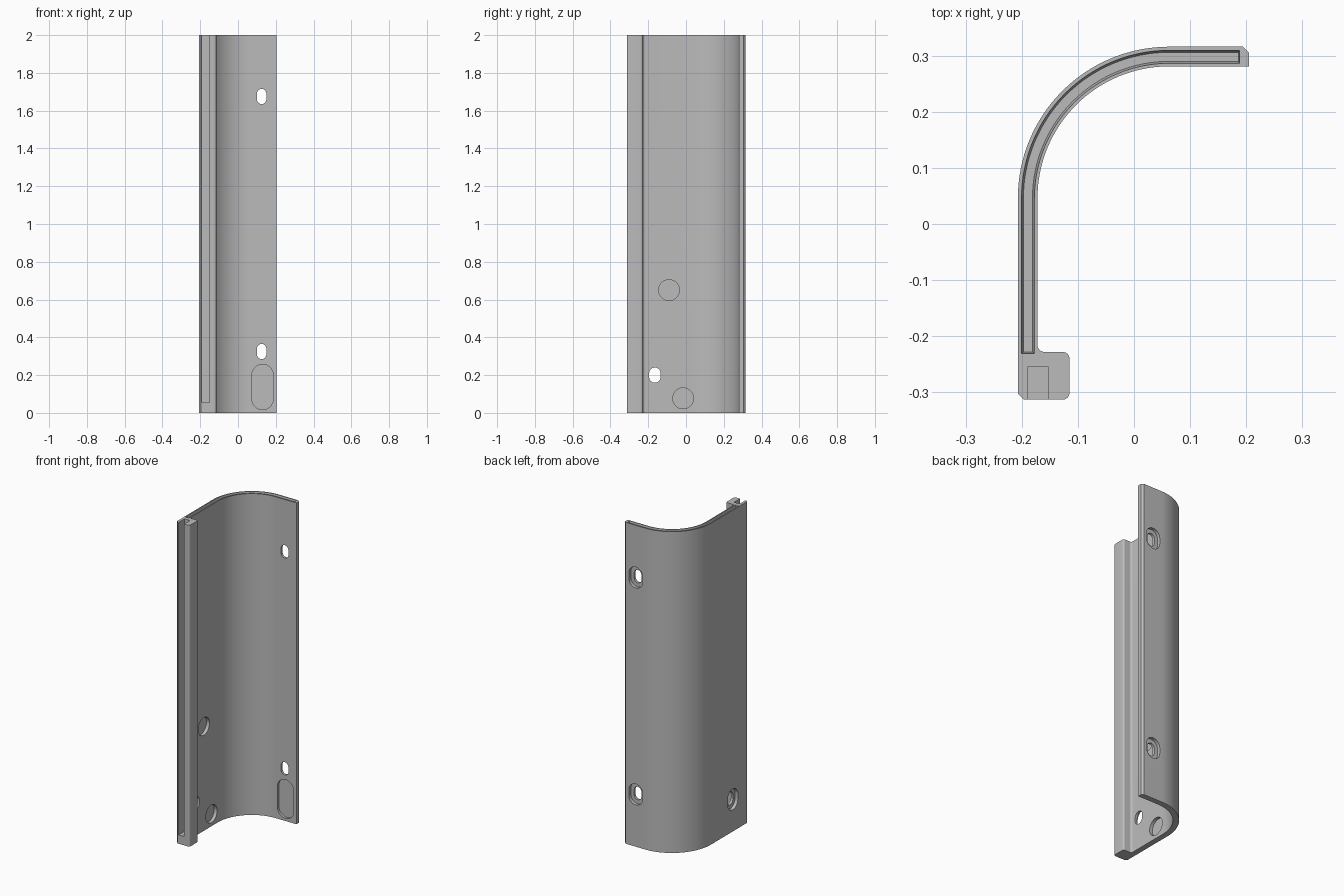
import bpy, bmesh
from math import sin, cos, pi, radians

cube = bpy.data.objects.get("Cube")
if cube:
    bpy.data.objects.remove(cube, do_unlink=True)

grey = bpy.data.materials.new("light_grey")
grey.use_nodes = True
grey.diffuse_color = (0.5, 0.5, 0.5, 1)
grey.node_tree.nodes["Principled BSDF"].inputs["Base Color"].default_value = (0.5, 0.5, 0.5, 1)

# Outer faces of the panel and the centre of its bend
LEFT, BACK, FRONT, END = -0.207, 0.316, -0.313, 0.205
CX, CY, R = 0.063, 0.046, 0.27
WALL, HEIGHT = 0.035, 2.0


def loft(name, lower, upper):
    """Solid between two matching loops of 3D points."""
    bm = bmesh.new()
    a = [bm.verts.new(p) for p in lower]
    b = [bm.verts.new(p) for p in upper]
    n = len(a)
    bm.faces.new(a[::-1])
    bm.faces.new(b)
    for i in range(n):
        j = (i + 1) % n
        bm.faces.new((a[i], a[j], b[j], b[i]))
    bmesh.ops.recalc_face_normals(bm, faces=bm.faces)
    mesh = bpy.data.meshes.new(name)
    bm.to_mesh(mesh)
    bm.free()
    mesh.materials.append(grey)
    obj = bpy.data.objects.new(name, mesh)
    bpy.context.collection.objects.link(obj)
    return obj


def at(points, z):
    return [(x, y, z) for x, y in points]


def arc(cx, cy, r, start, end, steps):
    """Points on an arc, angles in degrees."""
    return [(cx + r * cos(radians(start + (end - start) * i / steps)),
             cy + r * sin(radians(start + (end - start) * i / steps)))
            for i in range(steps + 1)]


def bend(inset):
    """Quarter bend from the side wall to the back wall."""
    return arc(CX, CY, R - inset, 180, 90, 32)


def band(outer, inner, y0, x1):
    """Closed strip that follows the panel between two insets."""
    return ([(LEFT + outer, y0)] + bend(outer) + [(x1, BACK - outer), (x1, BACK - inner)]
            + bend(inner)[::-1] + [(LEFT + inner, y0)])


def cut(target, cutter):
    cutter.hide_render = True
    mod = target.modifiers.new("cut", "BOOLEAN")
    mod.operation = "DIFFERENCE"
    mod.solver = "EXACT"
    mod.object = cutter
    bpy.context.view_layer.objects.active = target
    bpy.ops.object.modifier_apply(modifier=mod.name)
    bpy.data.objects.remove(cutter, do_unlink=True)


def slot(axis, u, z, width, height, start, end):
    """Rounded slot cutter running along the x or y axis."""
    r, s = width / 2, (height - width) / 2 + 0.0001
    loop = arc(u, z + s, r, 0, 180, 14) + arc(u, z - s, r, 180, 360, 14)
    place = (lambda d: [(d, p, q) for p, q in loop]) if axis == "x" else \
            (lambda d: [(p, d, q) for p, q in loop])
    return loft("slot_cutter", place(start), place(end))


# Curved panel with the thick front post, as one extruded profile
inner_x = LEFT + WALL
post_x, post_y = -0.115, -0.228
c, f = 0.011, 0.012
profile = [(LEFT + c, FRONT), (LEFT, FRONT + c)] + bend(0)
profile += [(END - c, BACK), (END, BACK - c), (END, BACK - WALL)]
profile += bend(WALL)[::-1]
profile += arc(inner_x + f, post_y + f, f, 180, 270, 6)
profile += arc(post_x - f, post_y - f, f, 90, 0, 6)
profile += arc(post_x - f, FRONT + f, f, 0, -90, 6)
panel = loft("curved_panel", at(profile, 0), at(profile, HEIGHT))

# Tapered groove along the top edge
cut(panel, loft("groove_cutter",
                at(band(0.010, 0.026, -0.228, 0.186), HEIGHT - 0.025),
                at(band(0.006, 0.030, -0.231, 0.188), HEIGHT + 0.003)))

# Long channel in the front of the post, closed at the foot
channel = [(-0.19, FRONT - 0.05), (-0.152, FRONT - 0.05), (-0.152, -0.255), (-0.19, -0.255)]
cut(panel, loft("channel_cutter", at(channel, 0.055), at(channel, HEIGHT + 0.1)))

# Screw slots through the back wall, countersunk from outside
for z in (0.325, 1.675):
    cut(panel, slot("y", 0.125, z, 0.05, 0.08, 0.2, 0.4))
    cut(panel, slot("y", 0.125, z, 0.095, 0.13, BACK - 0.02, 0.4))

# Screw slot through the side wall
cut(panel, slot("x", -0.165, 0.2, 0.06, 0.08, -0.3, -0.1))
cut(panel, slot("x", -0.165, 0.2, 0.1, 0.13, -0.3, LEFT + 0.02))

# Shallow pockets on the inside
for y, z in ((-0.09, 0.65), (-0.015, 0.077)):
    cut(panel, slot("x", y, z, 0.11, 0.11, inner_x - 0.02, -0.1))
cut(panel, slot("y", 0.13, 0.137, 0.112, 0.24, 0.2, BACK - WALL + 0.015))

# Smooth the bend, keep the corners sharp
bpy.ops.object.select_all(action="DESELECT")
panel.select_set(True)
bpy.context.view_layer.objects.active = panel
bpy.ops.object.shade_smooth_by_angle(angle=radians(30))
